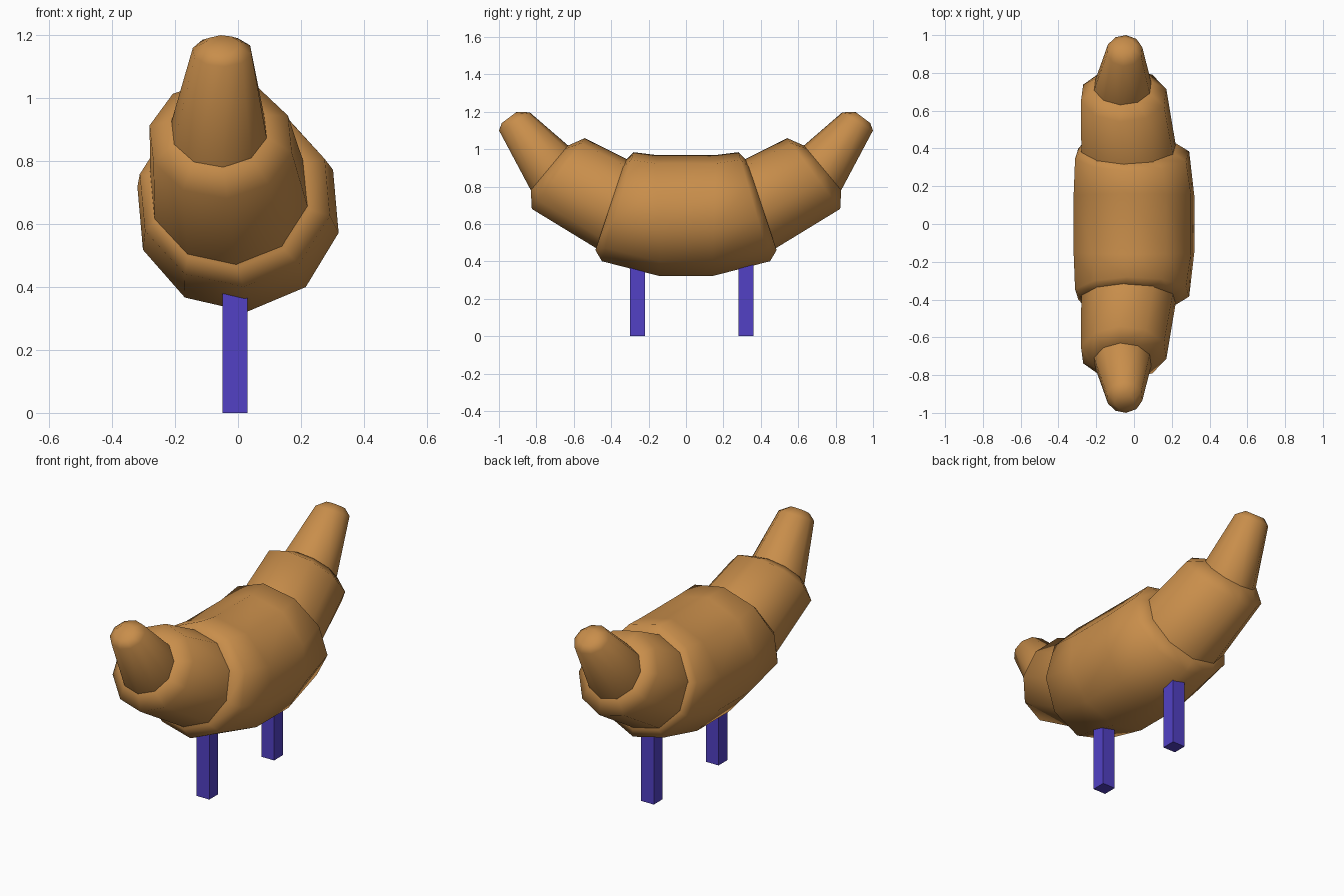
import bpy, bmesh, math

if "Cube" in bpy.data.objects:
    bpy.data.objects.remove(bpy.data.objects["Cube"])


def material(name, rgb):
    m = bpy.data.materials.new(name)
    m.diffuse_color = (*rgb, 1)
    m.use_nodes = True
    m.node_tree.nodes["Principled BSDF"].inputs["Base Color"].default_value = m.diffuse_color
    return m


CRUST = material("golden crust", (0.58, 0.27, 0.07))
BLUE = material("blue violet", (0.085, 0.053, 0.56))
SIDES = 10
PHASE = math.radians(5)


def loft(name, rings, mirror_y=False):
    """Skin decagon rings: (bottom y, bottom z, top y, top z, centre x, half width)."""
    bm = bmesh.new()
    loops = []
    for by, bz, ty, tz, cx, rx in rings:
        loop = []
        for i in range(SIDES):
            a = math.tau * i / SIDES + math.pi / 2 + PHASE
            s = math.sin(a)
            loop.append(bm.verts.new((cx + rx * math.cos(a),
                                      (by + ty) / 2 + (ty - by) / 2 * s,
                                      (bz + tz) / 2 + (tz - bz) / 2 * s)))
        loops.append(loop)
    for a, b in zip(loops, loops[1:]):
        for i in range(SIDES):
            j = (i + 1) % SIDES
            bm.faces.new((a[i], a[j], b[j], b[i]))
    bm.faces.new(loops[0])
    bm.faces.new(loops[-1])
    if mirror_y:
        for v in bm.verts:
            v.co.y *= -1
    bmesh.ops.recalc_face_normals(bm, faces=bm.faces)
    mesh = bpy.data.meshes.new(name)
    bm.to_mesh(mesh)
    bm.free()
    obj = bpy.data.objects.new(name, mesh)
    bpy.context.collection.objects.link(obj)
    mesh.materials.append(CRUST)
    bpy.ops.object.select_all(action='DESELECT')
    obj.select_set(True)
    bpy.context.view_layer.objects.active = obj
    bpy.ops.object.shade_smooth_by_angle(angle=math.radians(65))
    return obj


# Fat centre roll, front half mirrored to the back
half = [(0.14, 0.32, 0.16, 0.97, 0.0, 0.328),
        (0.45, 0.40, 0.28, 0.985, -0.01, 0.31),
        (0.485, 0.46, 0.325, 0.94, -0.025, 0.26)]
loft("centre_roll", [(-b, bz, -t, tz, x, r) for b, bz, t, tz, x, r in reversed(half)] + half)

# Narrower rolls and tips on both ends
for side, flip in (("back", False), ("front", True)):
    loft(side + "_roll", [(0.44, 0.445, 0.27, 0.925, -0.025, 0.26),
                          (0.825, 0.68, 0.54, 1.06, -0.055, 0.232),
                          (0.83, 0.78, 0.63, 1.02, -0.06, 0.16)], flip)
    loft(side + "_tip", [(0.79, 0.71, 0.575, 0.975, -0.06, 0.16),
                         (0.83, 0.78, 0.63, 1.02, -0.06, 0.155),
                         (1.0, 1.10, 0.835, 1.197, -0.05, 0.096),
                         (0.985, 1.14, 0.905, 1.2, -0.05, 0.055)], flip)

# Square legs sunk into the centre roll
for name, y in (("front_leg", -0.26), ("back_leg", 0.32)):
    bpy.ops.mesh.primitive_cube_add(size=1, location=(-0.01, y, 0.225))
    leg = bpy.context.object
    leg.name = name
    leg.scale = (0.08, 0.08, 0.45)
    leg.data.materials.append(BLUE)
